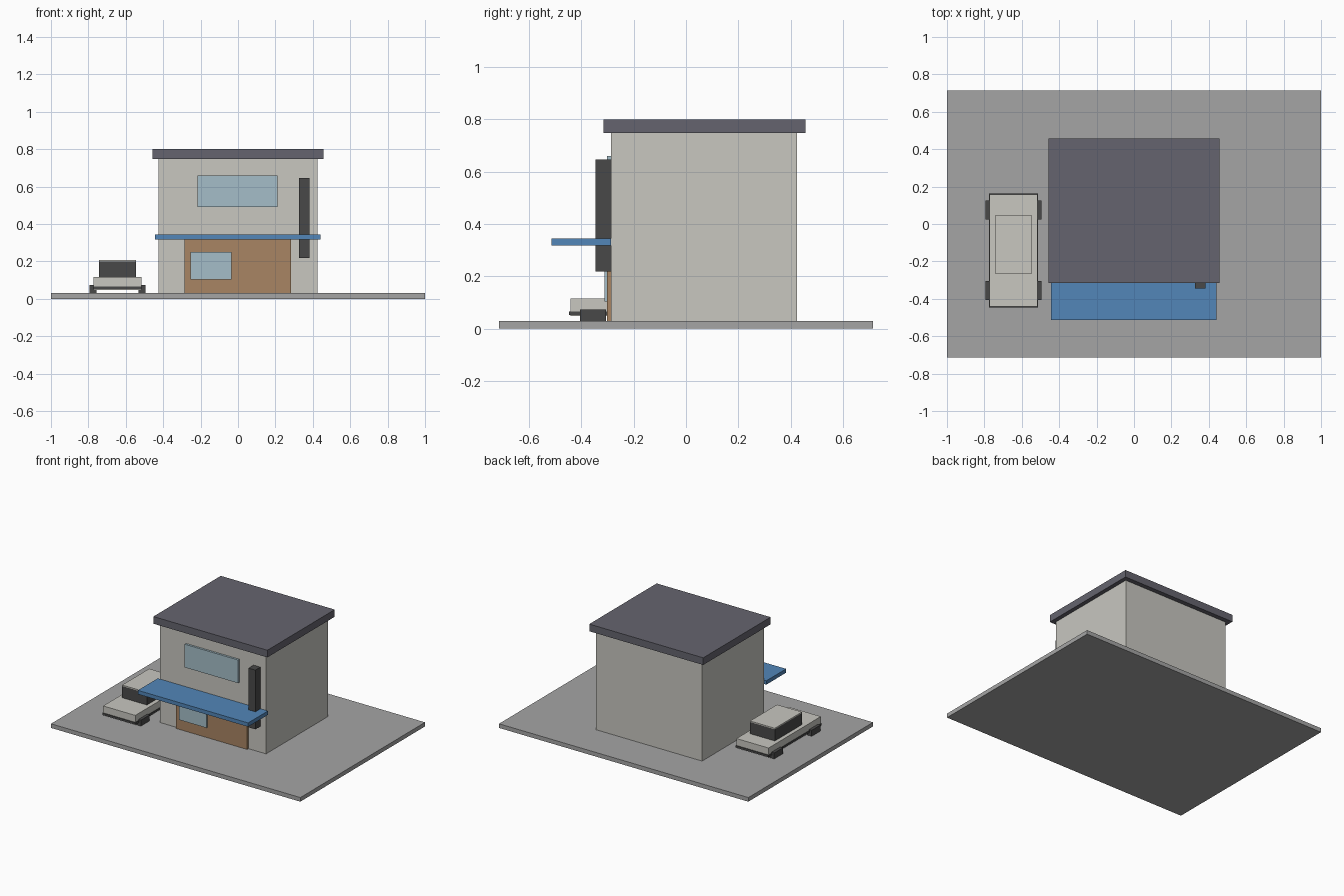
import bpy
import bmesh

if "Cube" in bpy.data.objects:
    bpy.data.objects.remove(bpy.data.objects["Cube"])


def material(name, r, g, b):
    """Flat colour given as 0-255 display values, stored as linear."""
    def lin(c):
        c /= 255
        return c / 12.92 if c <= 0.04045 else ((c + 0.055) / 1.055) ** 2.4
    m = bpy.data.materials.new(name)
    m.diffuse_color = (lin(r), lin(g), lin(b), 1)
    m.use_nodes = True
    m.node_tree.nodes["Principled BSDF"].inputs["Base Color"].default_value = m.diffuse_color
    return m


PAVING = material("paving grey", 165, 165, 165)
CREAM = material("cream", 200, 199, 192)
SLATE = material("slate", 101, 100, 110)
BLUE = material("awning blue", 82, 134, 184)
WOOD = material("wood brown", 168, 133, 99)
GLASS = material("pale glass", 165, 190, 200)
DARK = material("charcoal", 73, 73, 73)


def box(name, mat, x, y, z):
    """Box spanning the (min, max) range on each axis."""
    bm = bmesh.new()
    bmesh.ops.create_cube(bm, size=1)
    for v in bm.verts:
        v.co = [r[0] if c < 0 else r[1] for c, r in zip(v.co, (x, y, z))]
    mesh = bpy.data.meshes.new(name)
    bm.to_mesh(mesh)
    bm.free()
    mesh.materials.append(mat)
    obj = bpy.data.objects.new(name, mesh)
    bpy.context.collection.objects.link(obj)
    return obj


# Ground slab
box("ground_slab", PAVING, (-1, 1), (-0.714, 0.714), (0, 0.03))

# Building
WALL = -0.287
box("walls", CREAM, (-0.426, 0.426), (WALL, 0.424), (0.03, 0.75))
box("roof", SLATE, (-0.458, 0.456), (-0.315, 0.457), (0.748, 0.80))
box("shop_front", WOOD, (-0.287, 0.284), (-0.302, WALL), (0.03, 0.32))
box("shop_window", GLASS, (-0.254, -0.035), (-0.311, -0.302), (0.104, 0.249))
box("upper_window", GLASS, (-0.216, 0.211), (-0.302, WALL), (0.491, 0.659))
box("awning", BLUE, (-0.443, 0.441), (-0.514, WALL), (0.317, 0.345))
box("hanging_sign", DARK, (0.325, 0.381), (-0.345, WALL), (0.218, 0.647))

# Parked car
box("car_body", CREAM, (-0.773, -0.515), (-0.441, 0.158), (0.048, 0.116))
box("car_trim", DARK, (-0.776, -0.512), (-0.446, 0.163), (0.052, 0.066))
box("car_cabin", DARK, (-0.744, -0.545), (-0.265, 0.045), (0.116, 0.2))
box("car_roof", CREAM, (-0.744, -0.545), (-0.265, 0.045), (0.2, 0.208))
for side, x in (("left", -0.776), ("right", -0.514)):
    for end, y in (("front", -0.355), ("back", 0.075)):
        box(f"car_wheel_{end}_{side}", DARK,
            (x - 0.019, x + 0.019), (y - 0.05, y + 0.05), (0.002, 0.073))
